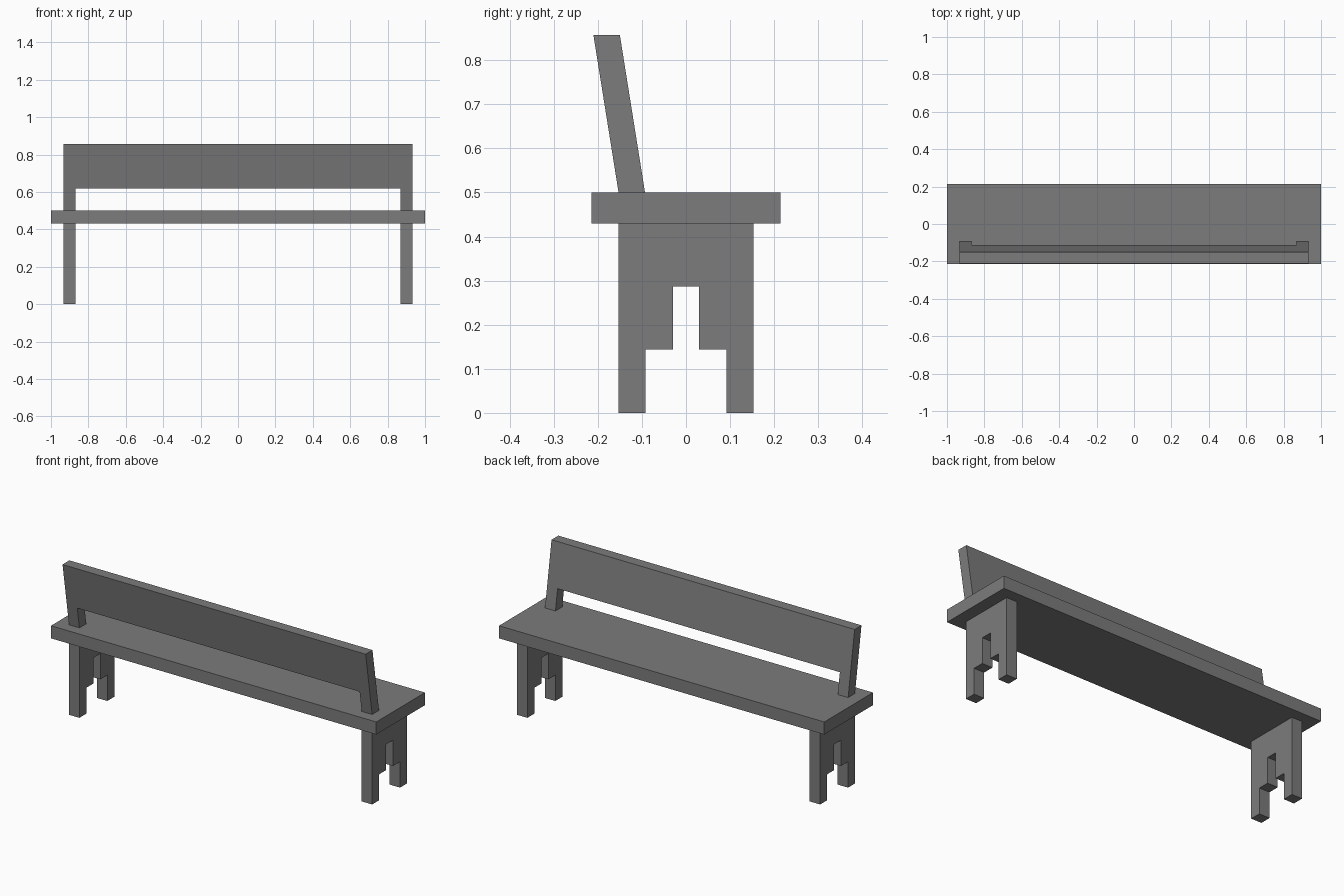
import bpy, bmesh
from mathutils import Vector

if "Cube" in bpy.data.objects:
    bpy.data.objects.remove(bpy.data.objects["Cube"])

# Dark grey for every part
dark = bpy.data.materials.new("dark_grey")
dark.diffuse_color = (0.2, 0.2, 0.2, 1)
dark.use_nodes = True
dark.node_tree.nodes["Principled BSDF"].inputs["Base Color"].default_value = dark.diffuse_color


def prism(name, outline, offset):
    """Extrude a closed outline of 3D points along an offset vector."""
    bm = bmesh.new()
    face = bm.faces.new([bm.verts.new(p) for p in outline])
    new = bmesh.ops.extrude_face_region(bm, geom=[face], use_keep_orig=True)["geom"]
    verts = [g for g in new if isinstance(g, bmesh.types.BMVert)]
    bmesh.ops.translate(bm, vec=Vector(offset), verts=verts)
    bmesh.ops.recalc_face_normals(bm, faces=bm.faces)
    mesh = bpy.data.meshes.new(name)
    bm.to_mesh(mesh)
    bm.free()
    mesh.materials.append(dark)
    obj = bpy.data.objects.new(name, mesh)
    bpy.context.collection.objects.link(obj)
    return obj


def mirrored(half):
    """Complete a half outline across its first coordinate."""
    return half + [(-a, b) for a, b in reversed(half)]


X_OUT, X_IN = 0.932, 0.868
SEAT_TOP, SEAT_BOTTOM = 0.5, 0.43

# Seat plank
prism("seat", [(x, -0.214, SEAT_BOTTOM) for x in (-1, 1)]
      + [(x, 0.214, SEAT_BOTTOM) for x in (1, -1)],
      (0, 0, SEAT_TOP - SEAT_BOTTOM))

# Leg panels with a stepped cut-out
leg = mirrored([(0.03, 0.287), (0.03, 0.144), (0.092, 0.144), (0.092, 0),
                (0.153, 0), (0.153, SEAT_BOTTOM)])
for side, x in (("left", -X_OUT), ("right", X_IN)):
    prism(side + "_leg", [(x, y, z) for y, z in leg], (X_OUT - X_IN, 0, 0))

# Backrest: board on two posts, leaning backwards
TOP, LEAN = 0.857, 0.057
back = mirrored([(X_IN, 0.617), (X_IN, SEAT_TOP), (X_OUT, SEAT_TOP), (X_OUT, TOP)])
prism("backrest",
      [(x, -0.153 - LEAN * (z - SEAT_TOP) / (TOP - SEAT_TOP), z) for x, z in back],
      (0, 0.06, 0))
